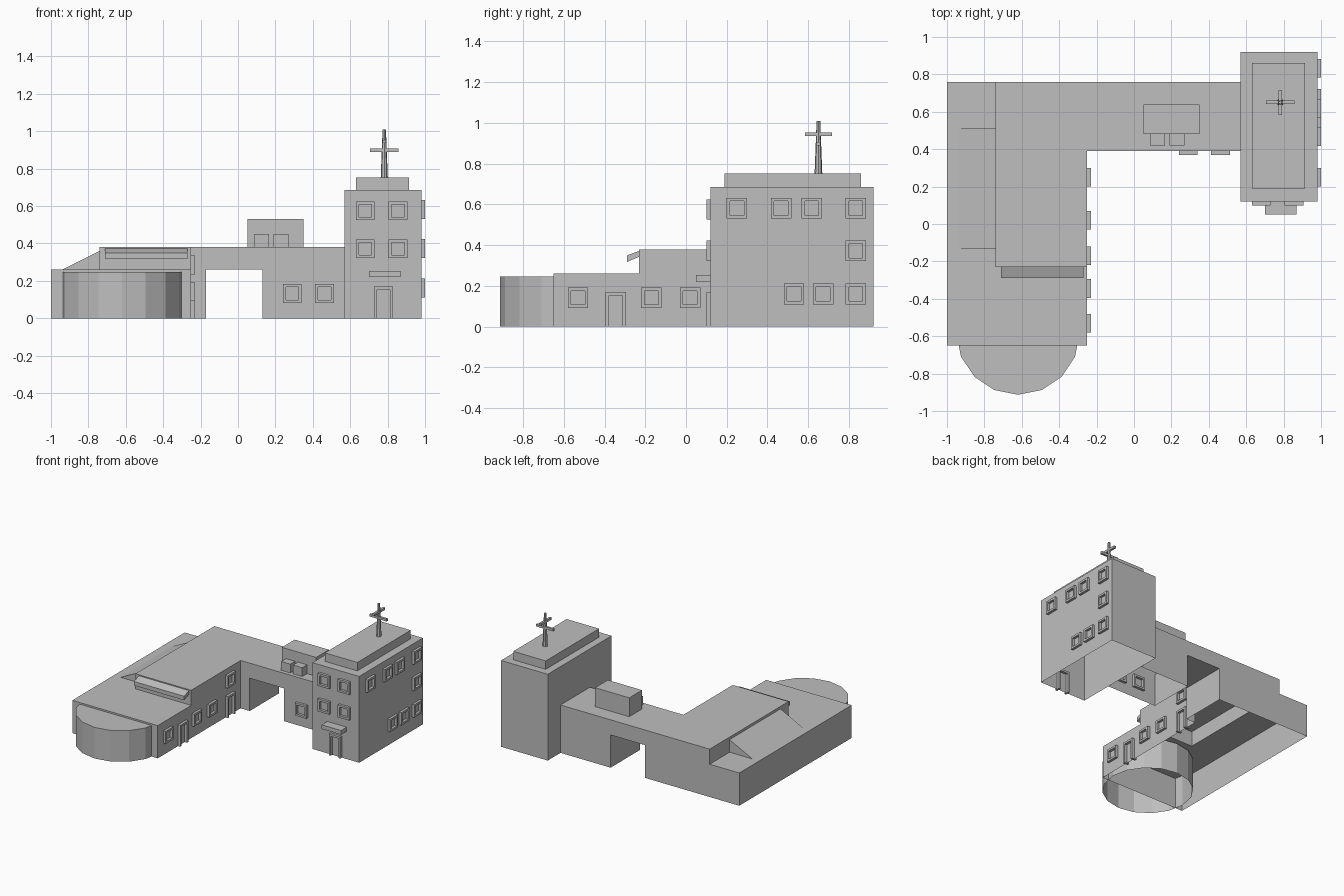
import bpy, bmesh, math
from mathutils import Vector

if "Cube" in bpy.data.objects:
    bpy.data.objects.remove(bpy.data.objects["Cube"])

grey = bpy.data.materials.new("plain_grey")
grey.diffuse_color = (0.52, 0.52, 0.52, 1)
grey.use_nodes = True
grey.node_tree.nodes["Principled BSDF"].inputs["Base Color"].default_value = grey.diffuse_color


def finish(name, bm):
    bmesh.ops.remove_doubles(bm, verts=bm.verts[:], dist=1e-5)
    bmesh.ops.recalc_face_normals(bm, faces=bm.faces[:])
    me = bpy.data.meshes.new(name)
    bm.to_mesh(me)
    bm.free()
    me.materials.append(grey)
    ob = bpy.data.objects.new(name, me)
    bpy.context.collection.objects.link(ob)
    return ob


def prism(bm, pts, offset, caps=(True, True)):
    """Extrude a planar polygon along an offset vector."""
    off = Vector(offset)
    a = [bm.verts.new(p) for p in pts]
    b = [bm.verts.new(Vector(p) + off) for p in pts]
    for i in range(len(a)):
        j = (i + 1) % len(a)
        bm.faces.new((a[i], a[j], b[j], b[i]))
    if caps[0]:
        bm.faces.new(a[::-1])
    if caps[1]:
        bm.faces.new(b)


def add_box(bm, x0, x1, y0, y1, z0, z1, bottom=True):
    prism(bm, [(x0, y0, z0), (x1, y0, z0), (x1, y1, z0), (x0, y1, z0)],
          (0, 0, z1 - z0), (bottom, True))


def box(name, *dims, bottom=True):
    bm = bmesh.new()
    add_box(bm, *dims, bottom=bottom)
    return finish(name, bm)


# Main shell: L-shaped wings with a passage, outer skin only, open underneath
volumes = [(-1, -.25, -.65, .76, 0, .26), (-.74, -.25, -.23, .76, 0, .38),
           (-.25, .57, .39, .76, .26, .38), (-.25, -.17, .39, .76, 0, .26),
           (.13, .57, .39, .76, 0, .26)]
grid = [sorted({v[2 * k + s] for v in volumes for s in (0, 1)}) for k in range(3)]


def solid(idx):
    if any(i < 0 or i >= len(g) - 1 for i, g in zip(idx, grid)):
        return False
    c = [(g[i] + g[i + 1]) / 2 for i, g in zip(idx, grid)]
    return any(all(v[2 * k] < c[k] < v[2 * k + 1] for k in range(3)) for v in volumes)


bm = bmesh.new()
nx, ny, nz = (len(g) - 1 for g in grid)
for cell in [(i, j, k) for i in range(nx) for j in range(ny) for k in range(nz)]:
    if not solid(cell):
        continue
    for axis in range(3):
        for side in (0, 1):
            near = list(cell)
            near[axis] += 2 * side - 1
            if solid(near) or (axis == 2 and near[2] < 0):
                continue
            u, w = [a for a in range(3) if a != axis]
            quad = []
            for du, dw in ((0, 0), (1, 0), (1, 1), (0, 1)):
                p = [0, 0, 0]
                p[axis] = grid[axis][cell[axis] + side]
                p[u] = grid[u][cell[u] + du]
                p[w] = grid[w][cell[w] + dw]
                quad.append(bm.verts.new(p))
            bm.faces.new(quad)
bmesh.ops.remove_doubles(bm, verts=bm.verts[:], dist=1e-5)
bmesh.ops.recalc_face_normals(bm, faces=bm.faces[:])
bmesh.ops.dissolve_limit(bm, angle_limit=.01, verts=bm.verts[:], edges=bm.edges[:])
finish("wings", bm)

# Round bay at the front, sixteen sides
bm = bmesh.new()
ring = [math.tau * i / 16 for i in range(16)]
prism(bm, [(-.62 + .33 * math.cos(t), -.583 + .33 * math.sin(t), 0) for t in ring],
      (0, 0, .247), (False, True))
finish("round_bay", bm)

# Sloped roof on the left and tilted awning at the front of the raised block
bm = bmesh.new()
prism(bm, [(-.74, -.13, .36), (-.94, -.13, .26), (-.74, -.13, .26)], (0, .64, 0))
finish("sloped_roof", bm)
bm = bmesh.new()
prism(bm, [(-.71, -.23, .372), (-.71, -.23, .343), (-.71, -.29, .318), (-.71, -.29, .35)],
      (.44, 0, 0))
finish("awning", bm)

# Roof plant on the middle wing
box("roof_room", .05, .35, .48, .64, .38, .53)
for x in (.085, .19):
    box("roof_unit", x, x + .08, .42, .48, .38, .45)

# Tower
box("tower", .57, .98, .12, .92, 0, .685, bottom=False)
box("tower_cap", .63, .915, .19, .86, .685, .752)
box("door_canopy", .70, .87, .05, .12, .22, .253)

# Mast with two crossbars
bm = bmesh.new()
bmesh.ops.create_cone(bm, cap_ends=True, segments=8, radius1=.019, radius2=.009, depth=.26)
bmesh.ops.translate(bm, vec=(.782, .65, .88), verts=bm.verts[:])
add_box(bm, .705, .857, .641, .659, .889, .907)
add_box(bm, .773, .791, .583, .717, .936, .954)
finish("mast", bm)


# Window and door frames, four or three bars straddling the wall
def frame(name, facing, wall, a, z0, z1, door=False, width=.1, t=.016, depth=.02):
    bars = [(a, a + t, z0, z1), (a + width - t, a + width, z0, z1),
            (a + t, a + width - t, z1 - t, z1)]
    if not door:
        bars.append((a + t, a + width - t, z0, z0 + t))
    bm = bmesh.new()
    for s0, s1, b0, b1 in bars:
        if facing == "front":
            add_box(bm, s0, s1, wall - depth, wall + depth, b0, b1)
        else:
            add_box(bm, wall - depth, wall + depth, s0, s1, b0, b1)
    finish(name, bm)


for x in (.63, .805):
    for z in (.322, .525):
        frame("tower_front_window", "front", .12, x, z, z + .1)
frame("tower_door", "front", .12, .728, 0, .17, door=True)
for x in (.24, .412):
    frame("middle_window", "front", .39, x, .082, .184)
for y, z in ((.2, .53), (.417, .53), (.567, .53), (.783, .53), (.783, .322),
             (.48, .11), (.623, .11), (.783, .11)):
    frame("tower_side_window", "right", .98, y, z, z + .102)
for y, z in ((-.58, .092), (-.22, .092), (-.03, .092), (.2, .235)):
    frame("wing_window", "right", -.25, y, z, z + .1)
for y in (-.395, .2):
    frame("wing_door", "right", -.25, y, 0, .17, door=True)
